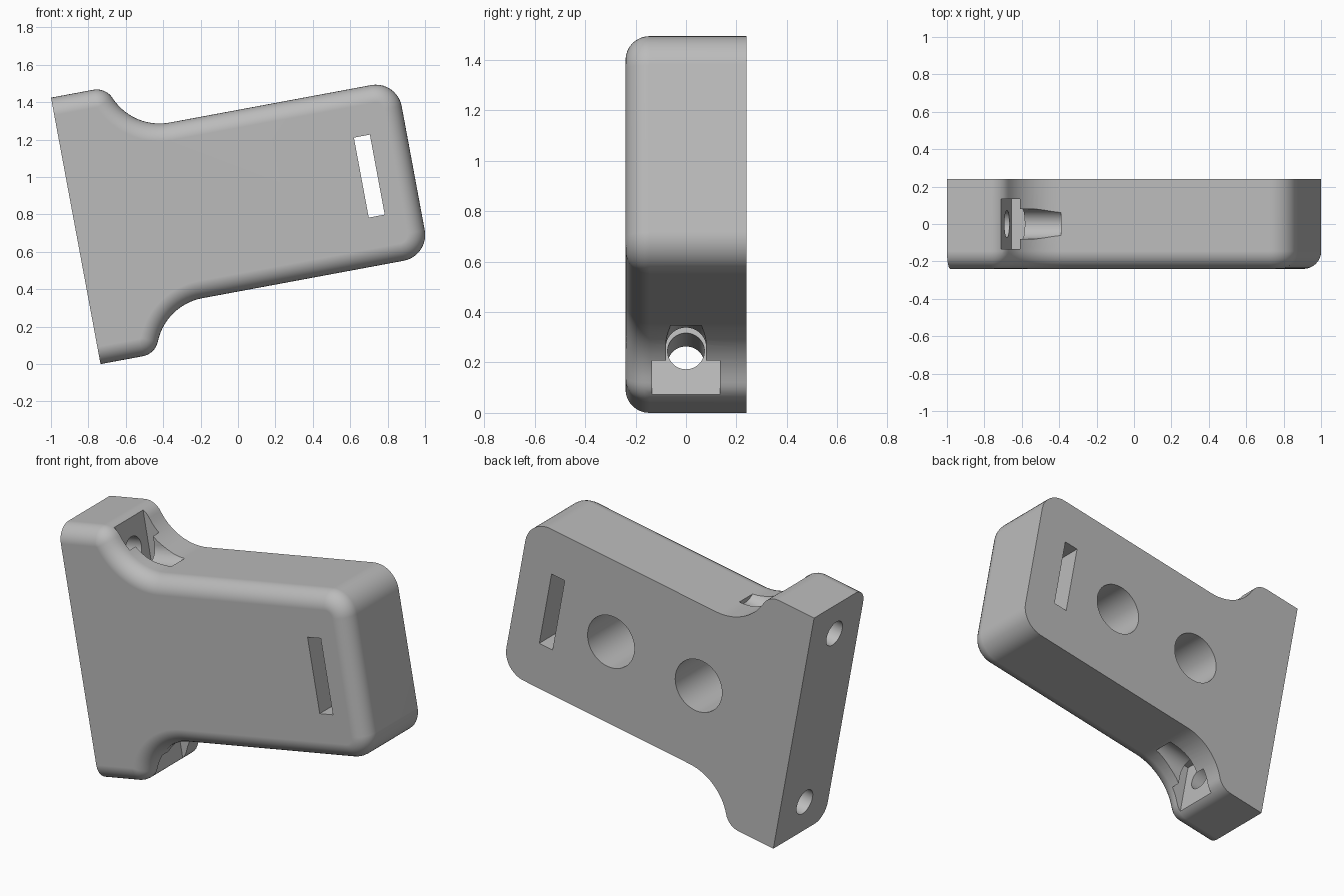
import bpy, bmesh
from math import sin, cos, radians, pi, sqrt, atan2
from mathutils import Matrix

if "Cube" in bpy.data.objects:
    bpy.data.objects.remove(bpy.data.objects["Cube"], do_unlink=True)

HEIGHT, LENGTH, HALF_Y = 1.449, 1.835, 0.24
BODY_Z = 0.247               # inset of the narrow body from the flange end
LIP_R, NECK_R, CORNER_R, EDGE_R = 0.10, 0.30, 0.14, 0.095
NECK_X = 0.60
TILT = Matrix.Translation((-0.735, 0, 0)) @ Matrix.Rotation(radians(-10.53), 4, 'Y')

grey = bpy.data.materials.new("light_grey")
grey.use_nodes = True
grey.diffuse_color = (0.5, 0.5, 0.5, 1)
grey.node_tree.nodes["Principled BSDF"].inputs["Base Color"].default_value = (0.5, 0.5, 0.5, 1)


def arc(cx, cz, r, a0, a1, n):
    return [(cx + r * cos(a0 + (a1 - a0) * i / n), cz + r * sin(a0 + (a1 - a0) * i / n))
            for i in range(n + 1)]


def outline(d):
    """Side outline shrunk inward by d, flat on the mounting face."""
    neck_z = BODY_Z - NECK_R
    lip_x = NECK_X - sqrt((NECK_R + LIP_R) ** 2 - (LIP_R - neck_z) ** 2)
    t = atan2(neck_z - LIP_R, NECK_X - lip_x)
    half = [(0, d)]
    half += arc(lip_x, LIP_R, LIP_R - d, -pi / 2, t, 8)
    half += arc(NECK_X, neck_z, NECK_R + d, pi + t, pi / 2, 14)[1:]
    half += arc(LENGTH - CORNER_R, BODY_Z + CORNER_R, CORNER_R - d, -pi / 2, 0, 10)
    return half + [(x, HEIGHT - z) for x, z in reversed(half)]


def finish(bm, name):
    bmesh.ops.recalc_face_normals(bm, faces=bm.faces)
    bm.transform(TILT)
    me = bpy.data.meshes.new(name)
    bm.to_mesh(me)
    bm.free()
    me.materials.append(grey)
    ob = bpy.data.objects.new(name, me)
    bpy.context.collection.objects.link(ob)
    return ob


def box(name, x0, x1, y0, y1, z0, z1):
    bm = bmesh.new()
    size = Matrix.Diagonal((x1 - x0, y1 - y0, z1 - z0, 1))
    mid = Matrix.Translation(((x0 + x1) / 2, (y0 + y1) / 2, (z0 + z1) / 2))
    bmesh.ops.create_cube(bm, size=1, matrix=mid @ size)
    return finish(bm, name)


def rod(name, r, depth, centre, axis, n=48):
    bm = bmesh.new()
    bmesh.ops.create_cone(bm, cap_ends=True, segments=n, radius1=r, radius2=r, depth=depth,
                          matrix=Matrix.Translation(centre) @ Matrix.Rotation(pi / 2, 4, axis))
    return finish(bm, name)


def channel(name, r, x0, x1, z, z_out):
    """Rounded groove, open toward z_out."""
    bm = bmesh.new()
    a = 0 if z_out < z else pi
    pts = [(y, z + h) for y, h in arc(0, 0, r, a, a + pi, 20)]
    pts += [(pts[-1][0], z_out), (pts[0][0], z_out)]
    face = bm.faces.new([bm.verts.new((x0, y, h)) for y, h in pts])
    ext = bmesh.ops.extrude_face_region(bm, geom=[face])
    # keep the starting cap: extrusion from a lone face leaves it in place
    bmesh.ops.translate(bm, vec=(x1 - x0, 0, 0),
                        verts=[v for v in ext["geom"] if isinstance(v, bmesh.types.BMVert)])
    return finish(bm, name)


# Main body: outline lofted from the flat back to the rounded front edge
bm = bmesh.new()
steps = 8
layers = [(HALF_Y, 0)]
for i in range(steps + 1):
    t = pi / 2 * i / steps
    layers.append((-HALF_Y + EDGE_R * (1 - sin(t)), EDGE_R * (1 - cos(t))))
rings = [[bm.verts.new((x, y, z)) for x, z in outline(d)] for y, d in layers]
for lower, upper in zip(rings, rings[1:]):
    for i in range(len(lower)):
        j = (i + 1) % len(lower)
        bm.faces.new((lower[i], lower[j], upper[j], upper[i]))
bm.faces.new(rings[0])
bm.faces.new(rings[-1])
body = finish(bm, "bracket_body")

# Cutters: strap slot, blind back holes, screw holes, nut pockets, grooves
cutters = [box("strap_slot", 1.553, 1.64, -0.5, 0.5, 0.508, 0.943)]
for x in (0.628, 1.207):
    cutters.append(rod("back_hole", 0.152, 0.5, (x, 0.09, HEIGHT / 2), 'X', 64))
cutters[1:] = [c for c in cutters[1:]]
for low in (True, False):
    flip = (lambda z: z) if low else (lambda z: HEIGHT - z)
    cutters.append(rod("screw_hole", 0.073, 0.5, (0.1, 0, flip(0.195)), 'Y'))
    z0, z1 = sorted((flip(-0.2), flip(0.328)))
    cutters.append(box("nut_pocket", 0.29, 0.372, -0.135, 0.135, z0, z1))
    cutters.append(channel("screw_groove", 0.08, 0.33, 0.575, flip(0.195), flip(-0.2)))

for c in cutters:
    mod = body.modifiers.new(c.name, 'BOOLEAN')
    mod.operation, mod.solver, mod.object = 'DIFFERENCE', 'EXACT', c

# Bake the cuts and drop the cutters
bpy.context.view_layer.update()
cut = bpy.data.meshes.new_from_object(body.evaluated_get(bpy.context.evaluated_depsgraph_get()))
body.modifiers.clear()
body.data = cut
for c in cutters:
    bpy.data.objects.remove(c, do_unlink=True)

# Smooth rounded surfaces, keep machined edges sharp
bpy.ops.object.select_all(action='DESELECT')
body.select_set(True)
bpy.context.view_layer.objects.active = body
bpy.ops.object.shade_smooth_by_angle(angle=radians(30))
weighted = body.modifiers.new("weighted_normals", 'WEIGHTED_NORMAL')
weighted.keep_sharp = True
